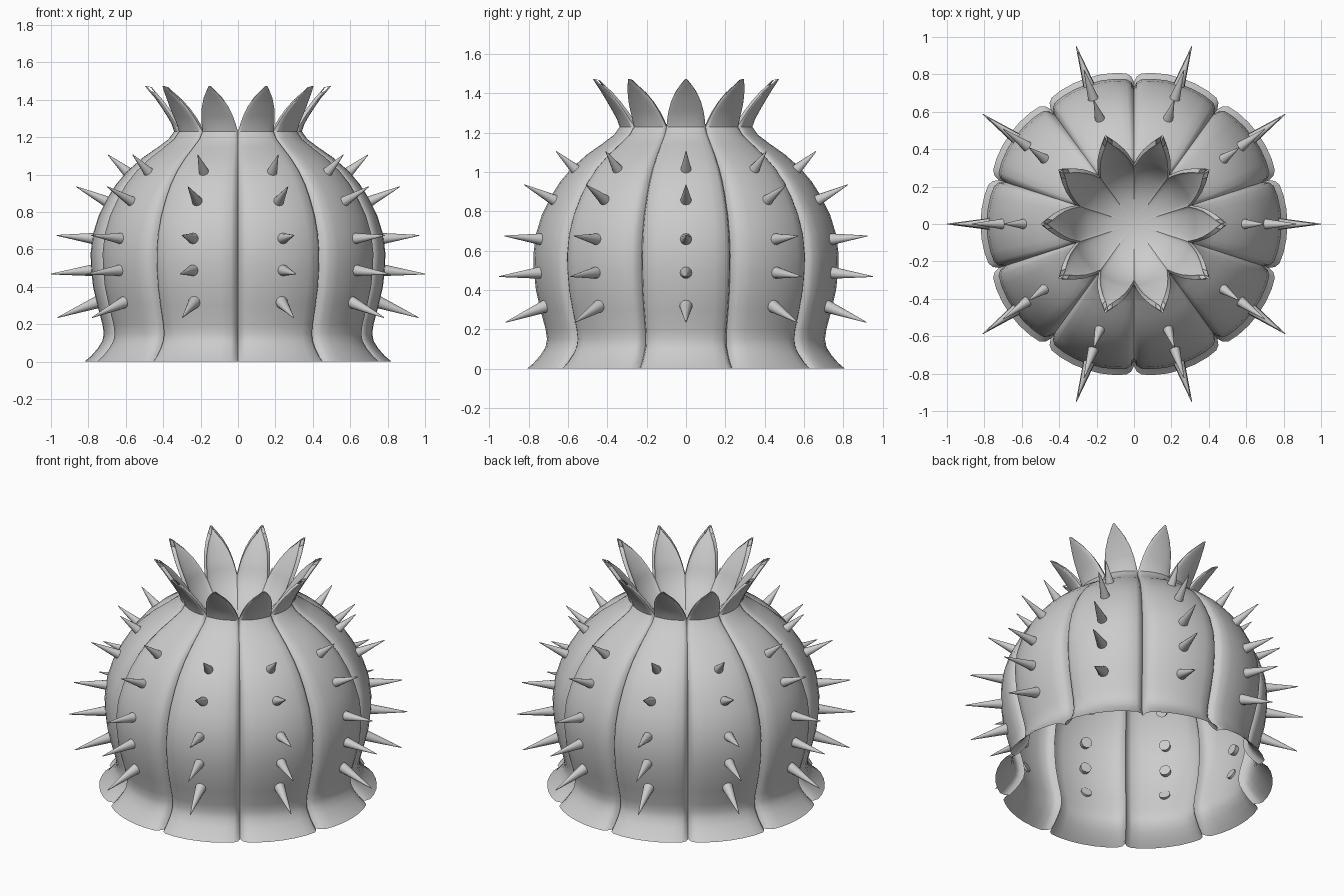
import bpy, bmesh
from math import sin, cos, radians, pi
from mathutils import Vector, Matrix

if "Cube" in bpy.data.objects:
    bpy.data.objects.remove(bpy.data.objects["Cube"])

RIBS = 10

# rib section: (fraction of half width, radius factor) - broad arc with a tucked seam
SECTION = [(-1, .925), (-.94, .962), (-.84, .983), (-.6, .993), (-.3, .999), (0, 1),
           (.3, .999), (.6, .993), (.84, .983), (.94, .962), (1, .925)]

# body profile from flared foot to neck: (radius, z)
BODY = [(.82, 0), (.785, .03), (.75, .07), (.725, .11), (.718, .15), (.725, .2),
        (.752, .3), (.775, .4), (.786, .5), (.788, .58), (.776, .68), (.745, .78),
        (.695, .88), (.65, .95), (.59, 1.02), (.51, 1.09), (.43, 1.145), (.37, 1.19),
        (.342, 1.23)]
# petal outline: (radius, z, half width)
PETAL = [(.355, 1.27, .099), (.378, 1.31, .092), (.41, 1.36, .078),
         (.445, 1.41, .054), (.475, 1.445, .028), (.497, 1.472, .006)]
# bowl inside the petals, ending in a flat centre: (radius, z)
BOWL = [(.31, 1.225), (.25, 1.15), (.13, 1.07), (0, 1.07)]


def finish(name, bm, angle):
    me = bpy.data.meshes.new(name)
    bm.to_mesh(me)
    bm.free()
    ob = bpy.data.objects.new(name, me)
    bpy.context.collection.objects.link(ob)
    bpy.ops.object.select_all(action='DESELECT')
    ob.select_set(True)
    bpy.context.view_layer.objects.active = ob
    bpy.ops.object.shade_smooth_by_angle(angle=radians(angle))
    return ob


def rib(bm, centre):
    """One rib: outer skin, petal, petal inside and a slice of the bowl."""
    rows = []

    def add(r, z, half, depth):
        row = []
        for u, f in SECTION:
            a = centre + u * half
            k = r * (1 - (1 - f) * depth)
            row.append(bm.verts.new((k * cos(a), k * sin(a), z)))
        rows.append(row)

    full = pi / RIBS
    for r, z in BODY:
        add(r, z, full, 1 if z < 1.1 else .8)
    first = len(rows)
    for r, z, w in PETAL:
        add(r, z, w / r, .3)
    for r, z, w in reversed(PETAL):
        add(r - .03, z - .006, max(w - .008, .003) / (r - .03), .2)
    last = len(rows) - 1
    for r, z in BOWL:
        add(r, z, full, .4)
    for a, b in zip(rows, rows[1:]):
        for i in range(len(SECTION) - 1):
            bm.faces.new((a[i], a[i + 1], b[i + 1], b[i]))
    # petal side walls
    lo, hi = first - 1, last + 1
    while hi - lo > 3:
        for s in (0, -1):
            q = [rows[lo][s], rows[lo + 1][s], rows[hi - 1][s], rows[hi][s]]
            bm.faces.new(q if s == 0 else q[::-1])
        lo, hi = lo + 1, hi - 1


# ribbed body with petals
bm = bmesh.new()
for k in range(RIBS):
    rib(bm, 2 * pi * k / RIBS)
bmesh.ops.remove_doubles(bm, verts=bm.verts, dist=.0005)
bmesh.ops.dissolve_degenerate(bm, edges=bm.edges, dist=.0001)
bmesh.ops.recalc_face_normals(bm, faces=bm.faces)
finish("ribbed_body", bm, 35)

# spikes: base and tip of each as (radius, z)
SPIKES = [((.745, .32), (.965, .235)), ((.755, .49), (1.0, .468)),
          ((.745, .655), (.97, .675)), ((.67, .84), (.865, .935)),
          ((.565, .99), (.695, 1.105))]
bm = bmesh.new()
for k in range(RIBS):
    turn = Matrix.Rotation(2 * pi * k / RIBS, 4, 'Z')
    for (r0, z0), (r1, z1) in SPIKES:
        a, b = Vector((r0, 0, z0)), Vector((r1, 0, z1))
        d = b - a
        place = Matrix.Translation((a + b) / 2) @ d.to_track_quat('Z', 'Y').to_matrix().to_4x4()
        bmesh.ops.create_cone(bm, cap_ends=True, segments=12, radius1=.034, radius2=.002,
                              depth=d.length, matrix=turn @ place)
finish("spikes", bm, 40)
